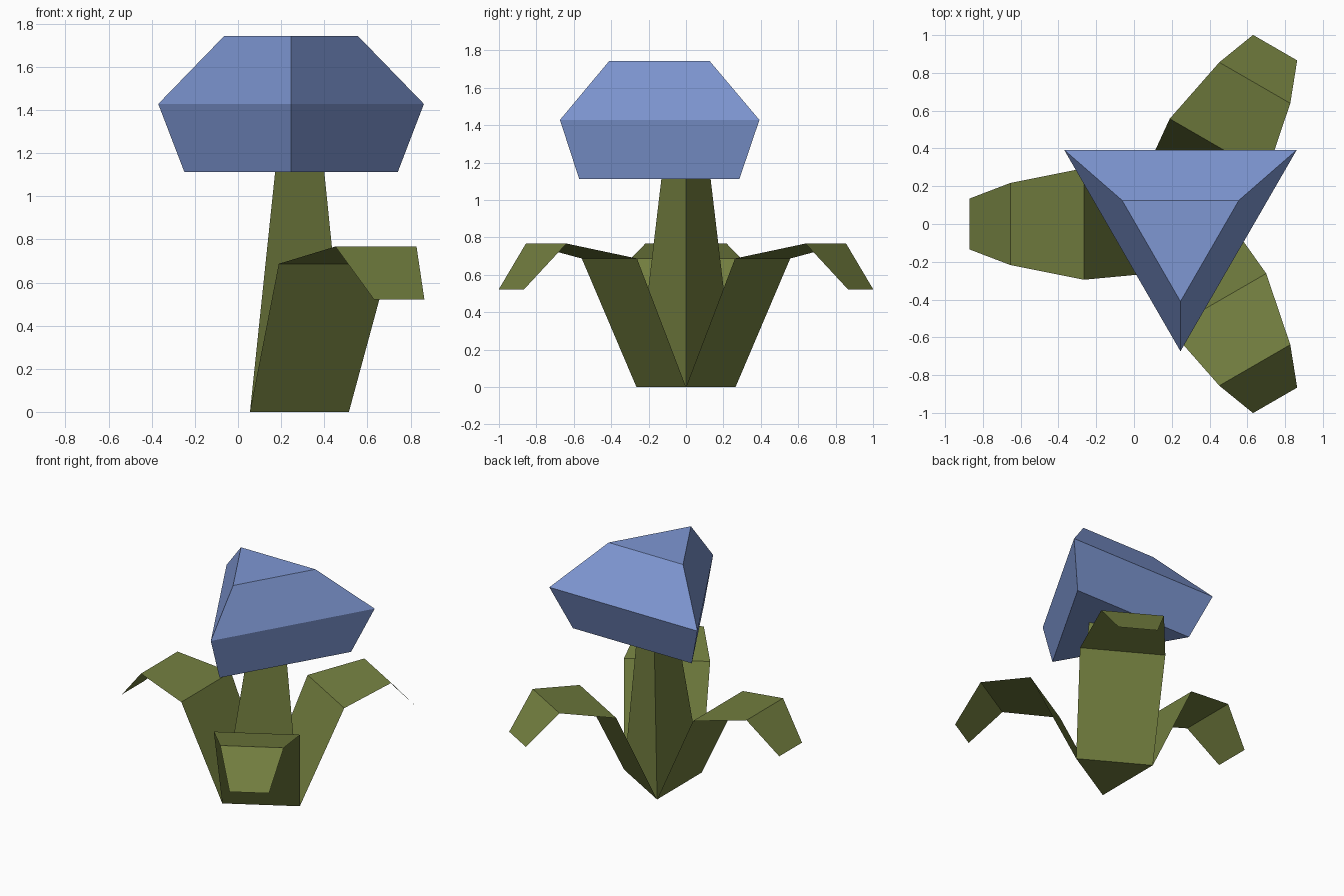
import bpy, bmesh
from math import sin, cos, pi
from mathutils import Matrix, Vector

if "Cube" in bpy.data.objects:
    bpy.data.objects.remove(bpy.data.objects["Cube"])


def material(name, color):
    m = bpy.data.materials.new(name)
    m.diffuse_color = color
    m.use_nodes = True
    m.node_tree.nodes["Principled BSDF"].inputs["Base Color"].default_value = m.diffuse_color
    return m


def make_object(name, bm, mat):
    mesh = bpy.data.meshes.new(name)
    bm.to_mesh(mesh)
    bm.free()
    mesh.materials.append(mat)
    ob = bpy.data.objects.new(name, mesh)
    bpy.context.collection.objects.link(ob)
    return ob


def tri_loft(name, levels, angle, mat):
    """Closed three-sided loft; levels are (centre x, centre y, z, radius)."""
    bm = bmesh.new()
    rings = []
    for x, y, z, r in levels:
        rings.append([bm.verts.new((x + r * cos(angle + i * 2 * pi / 3),
                                    y + r * sin(angle + i * 2 * pi / 3), z))
                      for i in range(3)])
    for a, b in zip(rings, rings[1:]):
        for i in range(3):
            j = (i + 1) % 3
            bm.faces.new((a[i], a[j], b[j], b[i]))
    bm.faces.new(rings[0][::-1])
    bm.faces.new(rings[-1])
    bmesh.ops.recalc_face_normals(bm, faces=bm.faces)
    return make_object(name, bm, mat)


def leaf(name, angle, mat):
    """Thin bent strip; profile is (distance from stem, z, half width)."""
    profile = [(0.153, 0.0, 0.265), (0.473, 0.687, 0.295),
               (0.863, 0.767, 0.217), (1.078, 0.522, 0.135)]
    place = Matrix.Translation((0.208, 0, 0)) @ Matrix.Rotation(angle, 4, 'Z')
    bm = bmesh.new()
    rows = [[bm.verts.new(place @ Vector((d, s * w, z))) for s in (-1, 1)]
            for d, z, w in profile]
    for a, b in zip(rows, rows[1:]):
        bm.faces.new((a[0], b[0], b[1], a[1]))
    return make_object(name, bm, mat)


green = material("leaf_green", (0.17, 0.21, 0.05, 1))
blue = material("petal_blue", (0.21, 0.31, 0.65, 1))

# Tapered triangular stem
tri_loft("stem", [(0.208, 0, 0, 0.305), (0.248, 0, 1.112, 0.152)], 0, green)

# Three drooping leaves
for i, n in enumerate(("back_right_leaf", "left_leaf", "front_right_leaf")):
    leaf(n, pi / 3 + i * 2 * pi / 3, green)

# Faceted triangular flower head
tri_loft("flower_head", [(0.246, 0.0, 1.112, 0.571),
                         (0.246, 0.037, 1.428, 0.711),
                         (0.246, -0.053, 1.744, 0.357)], -pi / 2, blue)
